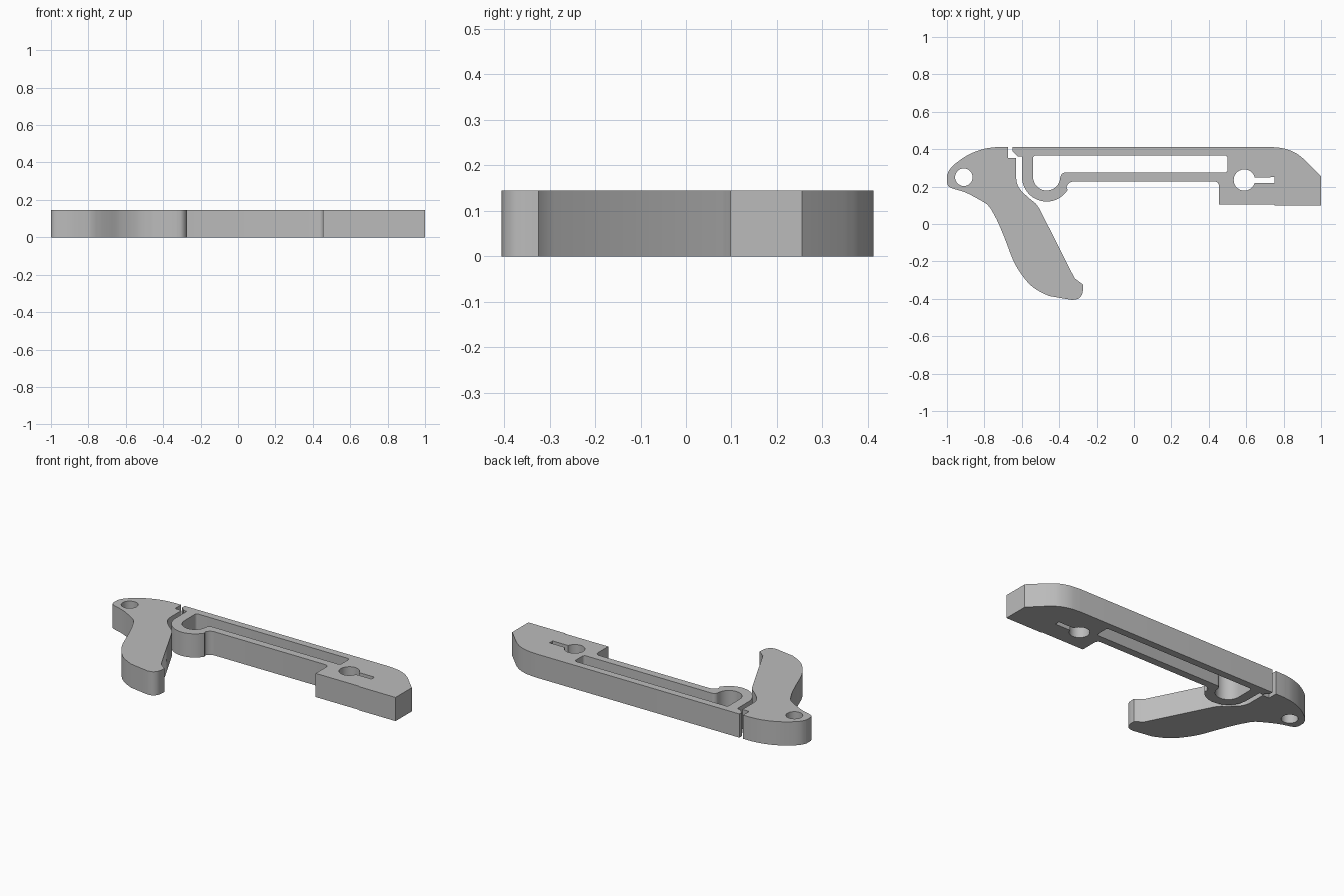
import bpy, bmesh, math
from mathutils import Vector

HEIGHT = 0.145

cube = bpy.data.objects.get("Cube")
if cube:
    bpy.data.objects.remove(cube)

grey = bpy.data.materials.new("plain grey")
grey.use_nodes = True
colour = (0.5, 0.5, 0.5, 1)
grey.diffuse_color = colour
grey.node_tree.nodes["Principled BSDF"].inputs["Base Color"].default_value = colour


def arc(cx, cy, r, start, end, steps=16):
    angles = [math.radians(start + (end - start) * i / steps) for i in range(steps + 1)]
    return [(cx + r * math.cos(a), cy + r * math.sin(a)) for a in angles]


def smooth(points, steps=5):
    """Rounded path through the points, open at both ends."""
    p = [Vector(q) for q in points]
    p = [2 * p[0] - p[1]] + p + [2 * p[-1] - p[-2]]
    path = []
    for a, b, c, d in zip(p, p[1:], p[2:], p[3:]):
        for i in range(steps):
            t = i / steps
            path.append(tuple(0.5 * (2 * b + (c - a) * t + (2 * a - 5 * b + 4 * c - d) * t**2
                                     + (3 * b - a - 3 * c + d) * t**3)))
    return path + [tuple(points[-1])]


def plate(name, loops):
    """Extrude an outline, with the further loops cut out as holes."""
    curve = bpy.data.curves.new(name, "CURVE")
    curve.dimensions = "2D"
    curve.fill_mode = "BOTH"
    curve.extrude = HEIGHT / 2
    for loop in loops:
        spline = curve.splines.new("POLY")
        spline.points.add(len(loop) - 1)
        for point, (x, y) in zip(spline.points, loop):
            point.co = (x, y, 0, 1)
        spline.use_cyclic_u = True
    helper = bpy.data.objects.new(name + " outline", curve)
    bpy.context.collection.objects.link(helper)
    graph = bpy.context.evaluated_depsgraph_get()
    mesh = bpy.data.meshes.new_from_object(helper.evaluated_get(graph))
    bpy.data.objects.remove(helper)

    bm = bmesh.new()
    bm.from_mesh(mesh)
    bmesh.ops.remove_doubles(bm, verts=bm.verts, dist=0.0005)
    bmesh.ops.translate(bm, verts=bm.verts, vec=(0, 0, HEIGHT / 2))
    bmesh.ops.recalc_face_normals(bm, faces=bm.faces)
    bm.to_mesh(mesh)
    bm.free()

    mesh.materials.clear()
    mesh.materials.append(grey)
    obj = bpy.data.objects.new(name, mesh)
    bpy.context.collection.objects.link(obj)
    bpy.ops.object.select_all(action="DESELECT")
    obj.select_set(True)
    bpy.context.view_layer.objects.active = obj
    bpy.ops.object.shade_smooth_by_angle(angle=math.radians(30))


# Lever: rounded head, curved handle and stepped catch
head = smooth([(-0.73, 0.412), (-0.80, 0.402), (-0.88, 0.373), (-0.95, 0.327), (-0.985, 0.292), (-1, 0.26)])
nose = smooth([(-1, 0.22), (-0.992, 0.203), (-0.97, 0.19), (-0.90, 0.168), (-0.83, 0.132), (-0.785, 0.105)])
handle = smooth([(-0.765, 0.08), (-0.73, 0.015), (-0.69, -0.08), (-0.65, -0.185), (-0.62, -0.242),
                 (-0.57, -0.31), (-0.52, -0.352), (-0.455, -0.385)])
tip = smooth([(-0.33, -0.406), (-0.30, -0.40), (-0.28, -0.38), (-0.272, -0.35)])
neck = smooth([(-0.505, 0.08), (-0.525, 0.108), (-0.56, 0.137), (-0.605, 0.18), (-0.625, 0.215), (-0.63, 0.245)])
catch = [(-0.63, 0.353), (-0.675, 0.353), (-0.675, 0.412)]
plate("lever", [head + nose + handle + tip + [(-0.272, -0.325), (-0.318, -0.29)] + neck + catch,
                arc(-0.91, 0.25, 0.047, 0, 350, 35)])

# Body: hooked left end, thin lower bar and solid right block
hook = [(-0.65, 0.412), (-0.65, 0.388), (-0.62, 0.36), (-0.60, 0.36)]
bulge = arc(-0.467, 0.252, 0.132, 180, 328, 24)
bar = arc(-0.32, 0.185, 0.043, 165, 90, 6) + arc(0.43, 0.203, 0.025, 90, 0, 6)
block = [(0.455, 0.103), (0.75, 0.103), (0.75, 0.098), (1, 0.098), (1, 0.255)]
shoulder = smooth([(0.905, 0.35), (0.86, 0.382), (0.80, 0.404), (0.73, 0.412)])

# Long window with a round pocket at its left end
window = (arc(-0.467, 0.252, 0.073, 180, 360, 24) + arc(-0.367, 0.249, 0.026, 180, 90, 6)
          + arc(0.485, 0.29, 0.015, -90, 0, 5) + arc(0.485, 0.352, 0.015, 0, 90, 5)
          + arc(-0.525, 0.352, 0.015, 90, 180, 5))

# Round hole with a narrow slot
keyhole = arc(0.59, 0.235, 0.057, 15, 345, 32) + [(0.75, 0.22), (0.75, 0.25)]
plate("body", [hook + bulge + bar + block + shoulder, window, keyhole])
